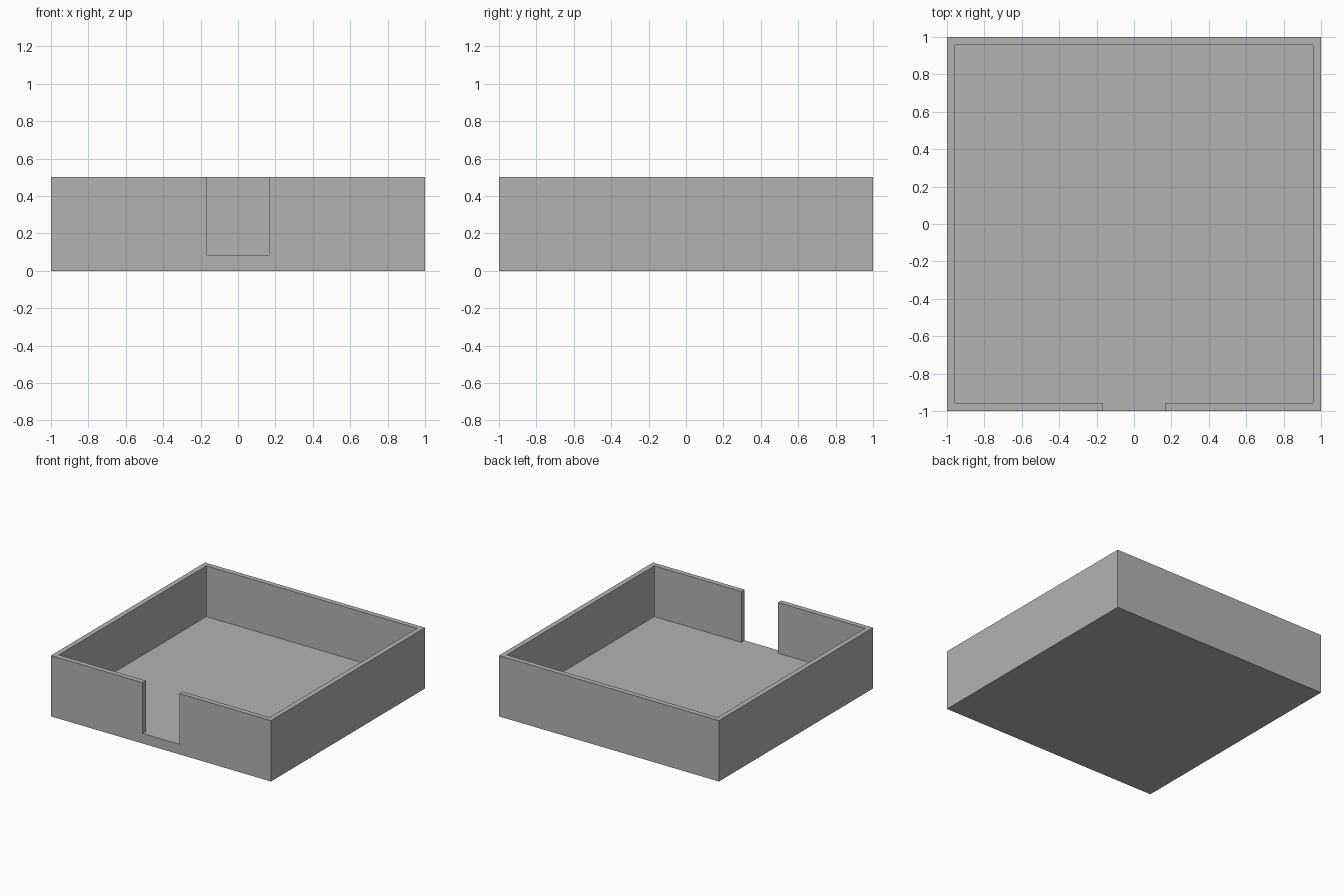
import bpy
import bmesh

cube = bpy.data.objects.get("Cube")
if cube:
    bpy.data.objects.remove(cube, do_unlink=True)

HALF = 1.0        # half of the square footprint
HEIGHT = 0.5
WALL = 0.042
FLOOR = 0.083
NOTCH = 0.167     # half width of the front opening
OVER = 0.1        # cutter overshoot

grey = bpy.data.materials.new("plain grey")
grey.use_nodes = True
grey.diffuse_color = (0.45, 0.45, 0.45, 1)
grey.node_tree.nodes["Principled BSDF"].inputs["Base Color"].default_value = grey.diffuse_color


def extruded(name, outline, bottom, top):
    """Solid prism over a flat outline."""
    bm = bmesh.new()
    base = bm.faces.new([bm.verts.new((x, y, bottom)) for x, y in outline])
    side = bmesh.ops.extrude_face_region(bm, geom=[base])
    verts = [v for v in side["geom"] if isinstance(v, bmesh.types.BMVert)]
    bmesh.ops.translate(bm, verts=verts, vec=(0, 0, top - bottom))
    bmesh.ops.recalc_face_normals(bm, faces=bm.faces)
    mesh = bpy.data.meshes.new(name)
    bm.to_mesh(mesh)
    bm.free()
    mesh.materials.append(grey)
    obj = bpy.data.objects.new(name, mesh)
    bpy.context.collection.objects.link(obj)
    return obj


# Square tray body
tray = extruded("tray", [(-HALF, -HALF), (HALF, -HALF), (HALF, HALF), (-HALF, HALF)], 0, HEIGHT)

# Cavity with the front opening as one cutter, floor flush throughout
inner = HALF - WALL
right_half = [(NOTCH, -HALF - OVER), (NOTCH, -inner), (inner, -inner), (inner, inner)]
outline = right_half + [(-x, y) for x, y in reversed(right_half)]
cutter = extruded("cavity_cutter", outline, FLOOR, HEIGHT + OVER)
cutter.hide_render = True

cut = tray.modifiers.new("cavity", "BOOLEAN")
cut.operation = "DIFFERENCE"
cut.solver = "EXACT"
cut.object = cutter

bpy.context.view_layer.objects.active = tray
tray.select_set(True)
bpy.ops.object.modifier_apply(modifier=cut.name)
bpy.data.objects.remove(cutter, do_unlink=True)
